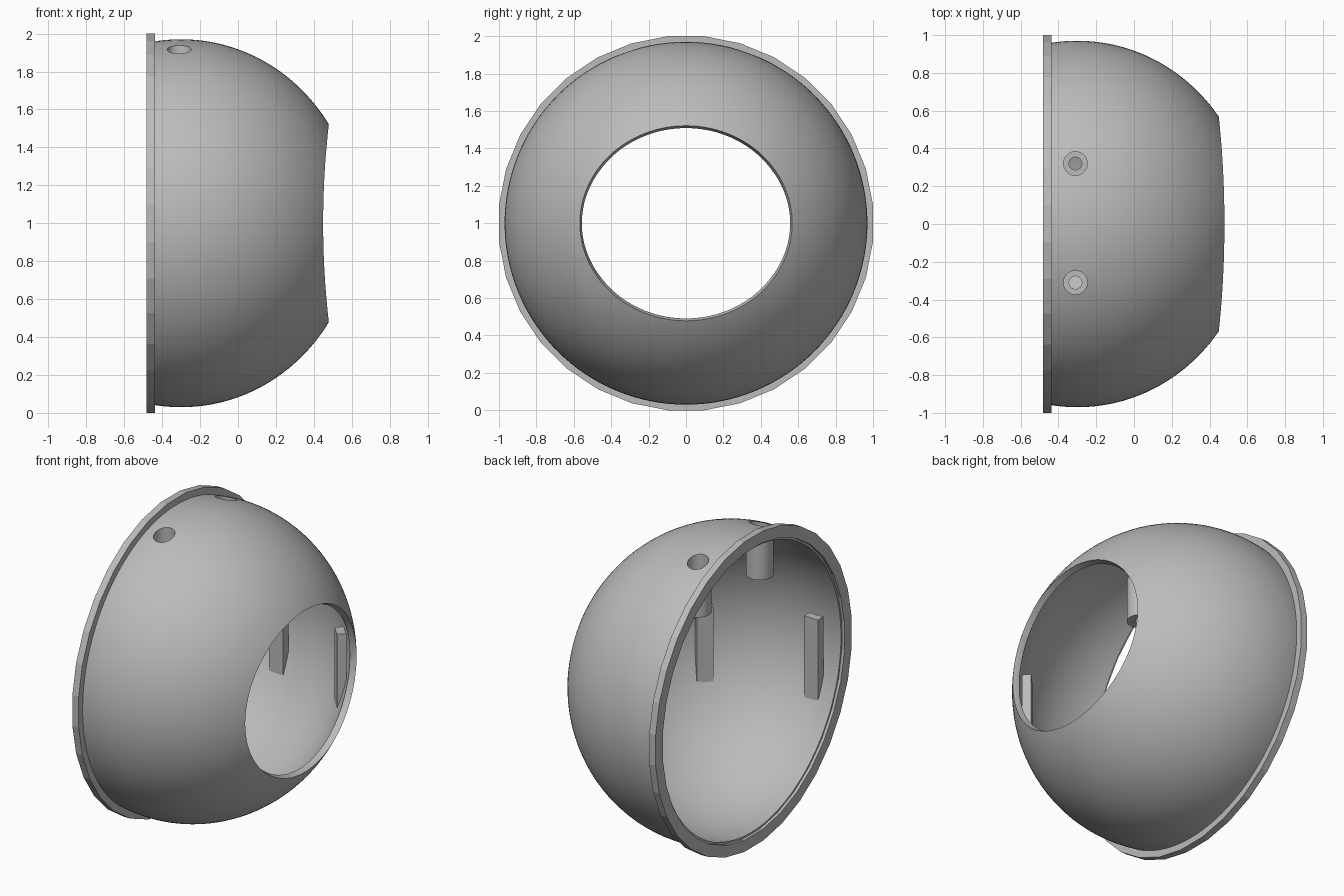
import bpy, bmesh, math
from mathutils import Matrix, Vector

cube = bpy.data.objects.get("Cube")
if cube:
    bpy.data.objects.remove(cube, do_unlink=True)

grey = bpy.data.materials.new("plain grey")
grey.use_nodes = True
grey.diffuse_color = (0.5, 0.5, 0.5, 1)
grey.node_tree.nodes["Principled BSDF"].inputs["Base Color"].default_value = (0.5, 0.5, 0.5, 1)

MID = Vector((0, 0, 1))
CENTRE_X = -0.3


def finish(bm, name):
    bmesh.ops.recalc_face_normals(bm, faces=bm.faces)
    mesh = bpy.data.meshes.new(name)
    bm.to_mesh(mesh)
    bm.free()
    mesh.materials.append(grey)
    obj = bpy.data.objects.new(name, mesh)
    bpy.context.collection.objects.link(obj)
    return obj


def lathe(name, profile, steps, closed=True, scale=(1, 1), turn=0):
    """Spin (x, radius) points about the x axis at mid height."""
    bm = bmesh.new()
    verts = [bm.verts.new((x, r, 0)) for x, r in profile]
    edges = [bm.edges.new(pair) for pair in zip(verts, verts[1:])]
    if closed:
        edges.append(bm.edges.new((verts[-1], verts[0])))
    bmesh.ops.spin(bm, geom=verts + edges, cent=(0, 0, 0), axis=(1, 0, 0),
                   angle=math.tau, steps=steps)
    bmesh.ops.remove_doubles(bm, verts=bm.verts, dist=1e-4)
    bm.transform(Matrix.Translation(MID) @ Matrix.Diagonal((1, *scale, 1))
                 @ Matrix.Rotation(turn, 4, "X"))
    return finish(bm, name)


def cylinder(name, x, y, low, high, radius):
    bm = bmesh.new()
    bmesh.ops.create_cone(bm, cap_ends=True, segments=40, radius1=radius, radius2=radius,
                          depth=high - low,
                          matrix=Matrix.Translation((x, y, (low + high) / 2)))
    return finish(bm, name)


def box(name, size, place, turn):
    bm = bmesh.new()
    bmesh.ops.create_cube(bm, size=1, matrix=Matrix.Translation(place)
                          @ Matrix.Rotation(turn, 4, "Z") @ Matrix.Diagonal((*size, 1)))
    return finish(bm, name)


def select(obj):
    bpy.ops.object.select_all(action="DESELECT")
    obj.select_set(True)
    bpy.context.view_layer.objects.active = obj


def boolean(obj, other, operation):
    mod = obj.modifiers.new("cut", "BOOLEAN")
    mod.operation, mod.object, mod.solver = operation, other, "EXACT"
    select(obj)
    bpy.ops.object.modifier_apply(modifier=mod.name)


def dome(length, radius, start, end, count=32):
    """Elliptical arc from the open back towards the eye opening."""
    angles = [start + (end - start) * i / count for i in range(count + 1)]
    return [(CENTRE_X + length * math.sin(a), radius * math.cos(a)) for a in angles]


# Domed shell with a wall of even thickness
outer = dome(0.924, 0.97, -0.175, 1.25)
inner = dome(0.885, 0.93, -0.19, 1.25)
shell = lathe("domed_shell", outer + inner[::-1], 128)

# Oval opening with a slightly flared edge
oval = lathe("oval_cutter", [(0.2, 0), (0.2, 1), (0.42, 1), (0.6, 1.12), (0.6, 0)],
             128, closed=False, scale=(0.557, 0.502))
boolean(shell, oval, "DIFFERENCE")

# Faceted flange round the back
rim = 1 / math.cos(math.pi / 32)
flange = lathe("back_flange", [(-0.483, 0.93), (-0.483, rim), (-0.438, rim), (-0.438, 0.93)],
               32, turn=math.pi / 32)

# Solid used to trim inner parts to the wall
limit = lathe("trim_solid", [(-0.47, 0)] + dome(0.905, 0.95, -0.175, math.pi / 2),
              96, closed=False)
helpers = [oval, limit]
parts = [shell, flange]

# Hanging screw bosses with counterbored holes
for side, y in (("left", 0.32), ("right", -0.31)):
    boss = cylinder(side + "_screw_boss", -0.31, y, 1.59, 2.0, 0.08)
    bore = cylinder("bore_cutter", -0.31, y, 1.66, 2.2, 0.063)
    hole = cylinder("hole_cutter", -0.31, y, 1.5, 2.1, 0.034)
    boolean(boss, limit, "INTERSECT")
    for cutter in (bore, hole):
        boolean(boss, cutter, "DIFFERENCE")
    boolean(shell, bore, "DIFFERENCE")
    helpers += [bore, hole]
    parts.append(boss)

# Upright locating tabs along the inner wall
for name, x, y, angle in (("back", -0.31, 0.86, 0), ("front", 0.3, 0.615, -0.8)):
    for side in (-1, 1):
        tab = box(f"{name}_tab", (0.1, 0.055, 0.58), (x, side * y, 0.82), side * angle)
        boolean(tab, limit, "INTERSECT")
        parts.append(tab)

for helper in helpers:
    bpy.data.objects.remove(helper, do_unlink=True)

# Smooth the curved parts, keep the flange faceted
for part in parts:
    if part is not flange:
        select(part)
        bpy.ops.object.shade_smooth_by_angle(angle=math.radians(30))
